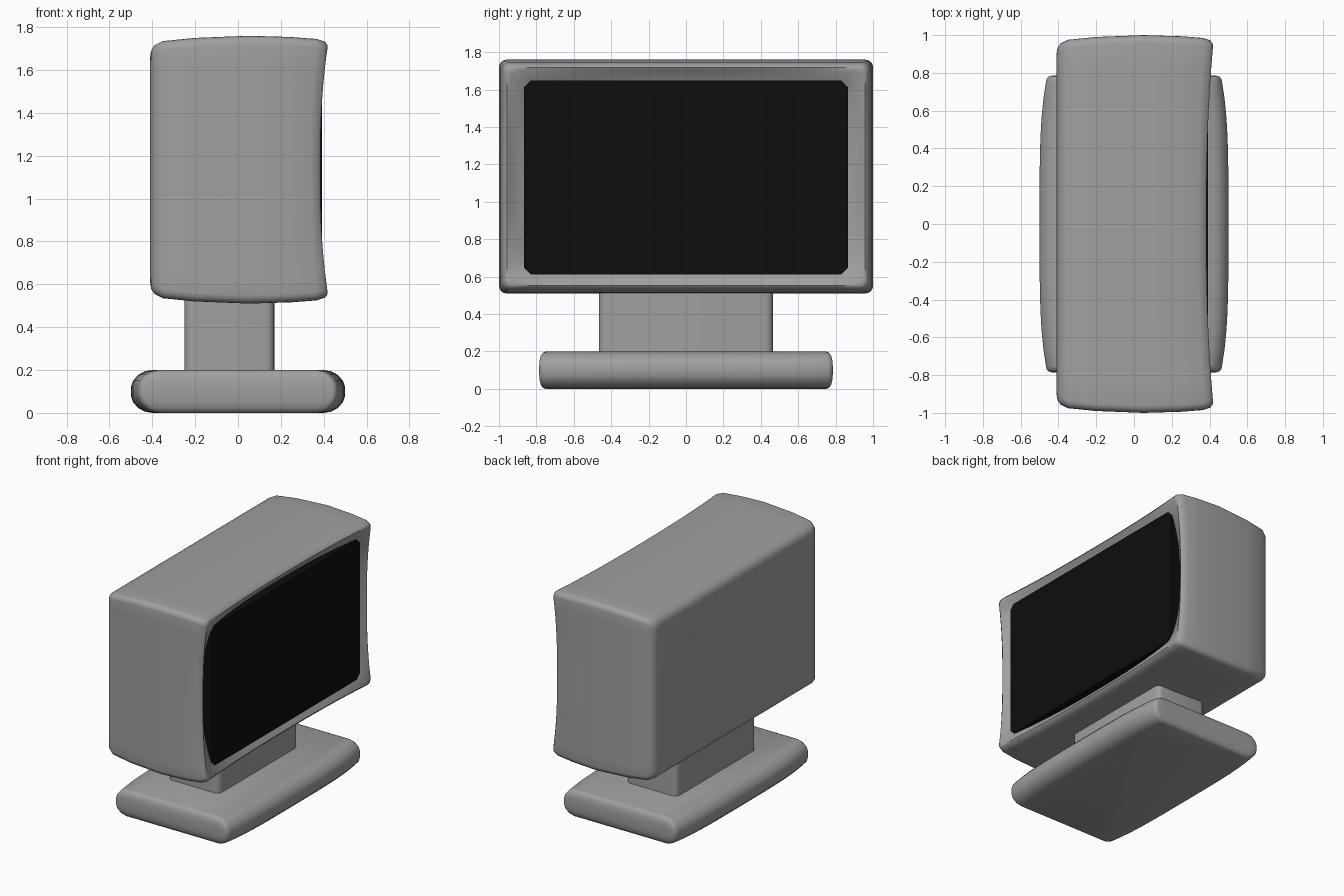
import bpy, bmesh, math

cube = bpy.data.objects.get("Cube")
if cube:
    bpy.data.objects.remove(cube, do_unlink=True)


def material(name, value):
    m = bpy.data.materials.new(name)
    m.use_nodes = True
    color = (value, value, value, 1)
    m.diffuse_color = color
    m.node_tree.nodes["Principled BSDF"].inputs["Base Color"].default_value = color
    return m


grey = material("grey plastic", 0.35)
black = material("black glass", 0.004)


def rounded_rect(hu, hv, r, side=16, arc=4):
    """Closed outline with evenly divided sides and round corners."""
    pts = []
    corners = [(1, 1), (-1, 1), (-1, -1), (1, -1)]
    for k, (su, sv) in enumerate(corners):
        cu, cv = su * (hu - r), sv * (hv - r)
        for i in range(arc + 1):
            a = math.pi / 2 * (k + i / arc)
            pts.append((cu + r * math.cos(a), cv + r * math.sin(a)))
        nu, nv = corners[(k + 1) % 4]
        u0, v0 = pts[-1]
        a = math.pi / 2 * (k + 1)
        u1 = nu * (hu - r) + r * math.cos(a)
        v1 = nv * (hv - r) + r * math.sin(a)
        for i in range(1, side):
            t = i / side
            pts.append((u0 + (u1 - u0) * t, v0 + (v1 - v0) * t))
    return pts


def loft(name, rings, mat, angle=50):
    """Skin a list of equal rings and cap both ends."""
    bm = bmesh.new()
    loops = [[bm.verts.new(p) for p in ring] for ring in rings]
    n = len(loops[0])
    for a, b in zip(loops, loops[1:]):
        for i in range(n):
            j = (i + 1) % n
            bm.faces.new((a[i], a[j], b[j], b[i]))
    bm.faces.new(loops[0][::-1])
    bm.faces.new(loops[-1])
    bmesh.ops.recalc_face_normals(bm, faces=bm.faces)
    mesh = bpy.data.meshes.new(name)
    bm.to_mesh(mesh)
    bm.free()
    ob = bpy.data.objects.new(name, mesh)
    bpy.context.collection.objects.link(ob)
    mesh.materials.append(mat)
    bpy.ops.object.select_all(action='DESELECT')
    ob.select_set(True)
    bpy.context.view_layer.objects.active = ob
    bpy.ops.object.shade_smooth_by_angle(angle=math.radians(angle))
    return ob


# Casing: pillowed box whose front rim dips between its four corners
MID_Z = 1.135
stations = [  # x, inset, dip
    (-0.41, 0.10, 0), (-0.406, 0.07, 0), (-0.39, 0.045, 0), (-0.35, 0.025, 0),
    (-0.2, 0.01, 0), (0.05, 0, 0), (0.25, 0.006, 0.01), (0.37, 0.015, 0.03),
    (0.41, 0.028, 0.035), (0.42, 0.042, 0.036), (0.415, 0.06, 0.043),
    (0.385, 0.14, 0.08), (0.3, 0.2, 0)]
rings = []
for x, inset, dip in stations:
    hy, hz = 1 - inset, 0.625 - inset
    ring = []
    for y, z in rounded_rect(hy, hz, 0.04):
        corner = min(abs(y) / hy, abs(z) / hz) ** 2.5
        ring.append((x - dip * (1 - corner), y, MID_Z + z))
    rings.append(ring)
loft("casing", rings, grey)

# Screen: flat slab with clipped corners, standing in the dished front
outline = rounded_rect(0.865, 0.518, 0.035, side=1, arc=1)
loft("screen", [[(x, y, 1.13 + z) for y, z in outline] for x in (0.25, 0.392)],
     black, angle=20)

# Neck
outline = rounded_rect(0.21, 0.465, 0.04, side=2)
loft("neck", [[(x - 0.04, y, z) for x, y in outline] for z in (0.15, 0.6)], grey)

# Base: slab with softly bowed, rounded ends
edge = [(0, 0.1, 0.035), (0.006, 0.065, 0.02), (0.022, 0.035, 0.009),
        (0.05, 0.01, 0.002), (0.08, 0, 0)]
edge += [(0.2 - z, ix, iy) for z, ix, iy in reversed(edge)]
rings = []
for z, ix, iy in edge:
    hx, hy = 0.5 - ix, 0.785 - iy
    rings.append([(x * (1 - 0.08 * abs(y / hy) ** 4), y, z)
                  for x, y in rounded_rect(hx, hy, 0.025)])
loft("base", rings, grey)
